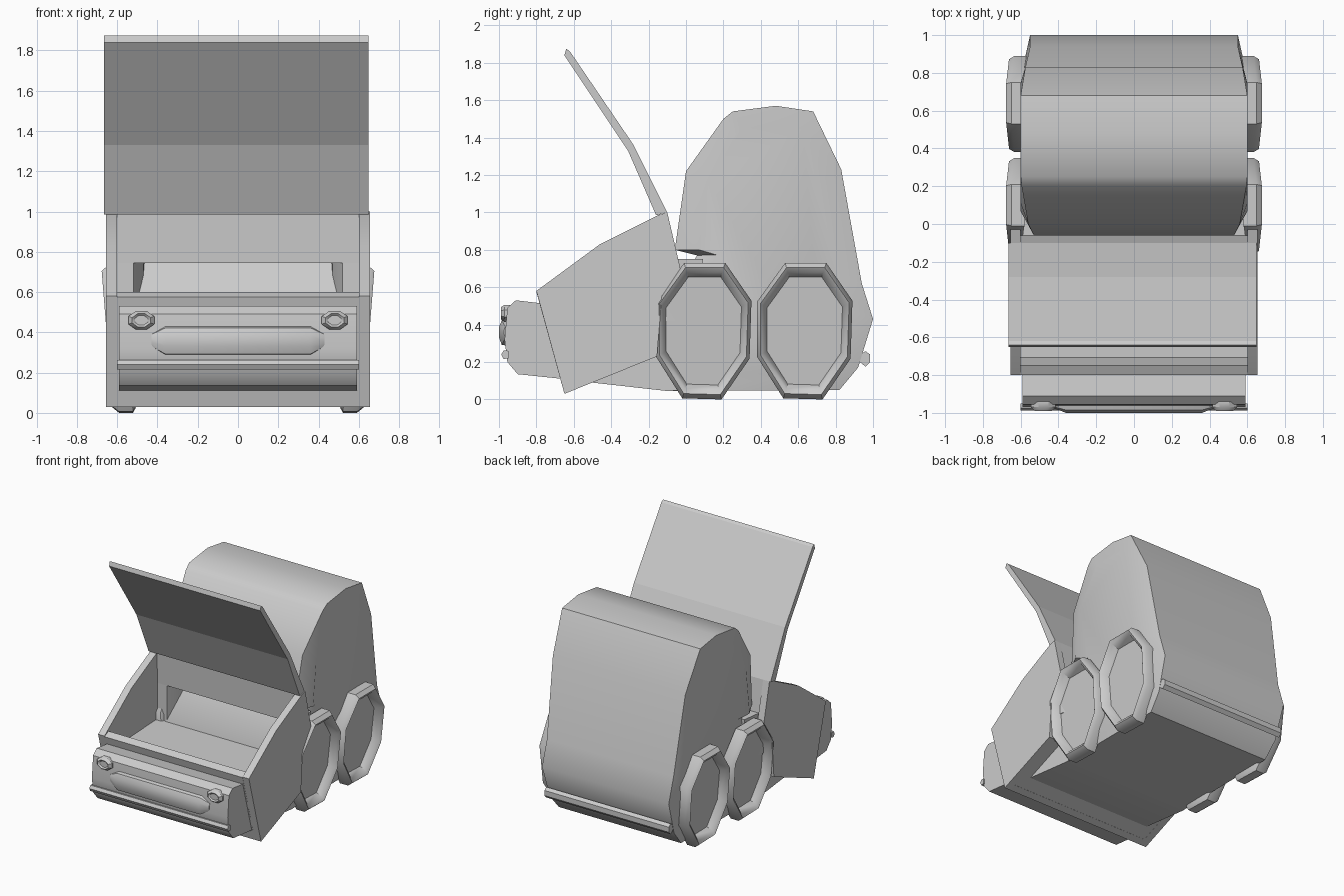
import bpy, bmesh, math

mat = bpy.data.materials.new("plain grey")
mat.diffuse_color = (0.6, 0.6, 0.6, 1)


def make(name, bm, smooth=20):
    bmesh.ops.recalc_face_normals(bm, faces=bm.faces)
    me = bpy.data.meshes.new(name)
    bm.to_mesh(me)
    bm.free()
    me.materials.append(mat)
    ob = bpy.data.objects.new(name, me)
    bpy.context.collection.objects.link(ob)
    bpy.ops.object.select_all(action='DESELECT')
    ob.select_set(True)
    bpy.context.view_layer.objects.active = ob
    bpy.ops.object.shade_smooth_by_angle(angle=math.radians(smooth))
    return ob


def loft(name, rings, smooth=20):
    """Skin a list of equal-length closed rings and cap both ends."""
    bm = bmesh.new()
    rows = [[bm.verts.new(p) for p in r] for r in rings]
    n = len(rows[0])
    for a, b in zip(rows, rows[1:]):
        for i in range(n):
            j = (i + 1) % n
            bm.faces.new((a[i], a[j], b[j], b[i]))
    bm.faces.new(rows[0])
    bm.faces.new(rows[-1])
    return make(name, bm, smooth)


def prism(name, prof, x0, x1, smooth=20):
    """Side profile of (y, z) points run across x."""
    return loft(name, [[(x, y, z) for y, z in prof] for x in (x0, x1)], smooth)


# cabin: side profile, corners drawn in at front, rear and bottom; notch = recess behind the box
cabin = [(-0.1, 0.045, 0.53), (0.82, 0.05, 0.53), (0.92, 0.17, 0.54), (1.0, 0.43, 0.55),
         (0.94, 0.62, 0.55), (0.83, 1.23, 0.575), (0.68, 1.54, 0.6), (0.48, 1.57, 0.6),
         (0.25, 1.54, 0.6), (0.2, 1.5, 0.595), (0.0, 1.22, 0.56), (-0.06, 0.8, 0.53),
         (0.06, 0.77, 0.53), (-0.15, 0.46, 0.53)]


def outer(s):
    return [(s * w, y, z) for y, z, w in cabin]


def inner(s):
    return [(s * (0.602 if z > 0.78 else w + 0.03), 0.46 + (y - 0.46) * 0.75, 0.8 + (z - 0.8) * 0.88)
            for y, z, w in cabin]


loft("cabin_body", [inner(-1), outer(-1), outer(1), inner(1)], 45)

# chassis that runs forward under the open box
prism("chassis", [(-0.72, 0.12), (-0.5, 0.09), (-0.1, 0.045), (0.0, 0.05), (0.0, 0.4), (-0.7, 0.4)],
      -0.54, 0.54)

# box floor
prism("box_floor", [(-0.74, 0.44), (-0.14, 0.465), (-0.14, 0.3), (-0.7, 0.3)], -0.6, 0.6)

# open front box: two side walls, front wall, underside, back wall above the recess
side = [(-0.8, 0.58), (-0.46, 0.83), (-0.15, 0.985), (-0.1, 1.0), (-0.03, 0.7),
        (-0.13, 0.55), (-0.155, 0.23), (-0.65, 0.03)]
for tag, s in (("left", -1), ("right", 1)):
    prism("box_wall_" + tag, side, s * 0.6, s * 0.655)
    # splayed cheek beside the recess
    cheek = [(s * 0.6, -0.14), (s * 0.52, -0.14), (s * 0.47, 0.0), (s * 0.46, 0.09), (s * 0.57, 0.09)]
    loft("recess_cheek_" + tag, [[(x, y, z) for x, y in cheek] for z in (0.42, 0.75)])
prism("box_front_wall", [(-0.8, 0.575), (-0.75, 0.6), (-0.6, 0.05), (-0.65, 0.03)], -0.6, 0.6)
prism("box_underside", [(-0.65, 0.031), (-0.155, 0.231), (-0.155, 0.28), (-0.64, 0.08)], -0.6, 0.6)
prism("box_back_wall", [(-0.15, 0.985), (-0.1, 1.0), (-0.06, 0.745), (-0.14, 0.745)], -0.6, 0.6)

# raised lid, folded once
prism("open_lid", [(-0.16, 0.985), (-0.31, 1.33), (-0.65, 1.84), (-0.64, 1.875),
                   (-0.62, 1.86), (-0.28, 1.36), (-0.1, 1.0)], -0.665, 0.648, 5)

# nose
prism("nose", [(-0.74, 0.51), (-0.91, 0.53), (-0.955, 0.49), (-0.97, 0.32),
               (-0.955, 0.2), (-0.9, 0.135), (-0.66, 0.11)], -0.59, 0.59, 38)

# grille: bulged bar with tapered ends
gr = [(-0.95, 0.07), (-0.985, 0.06), (-1.0, 0.025), (-1.0, -0.03), (-0.985, -0.07), (-0.95, -0.075)]
loft("grille", [[(x, -0.95 + (y + 0.95) * k, 0.362 + z * k) for y, z in gr]
                for x, k in ((-0.43, 0.45), (-0.36, 1), (0.36, 1), (0.43, 0.45))], 40)

# headlights: eight-sided with a dished front
for tag, s in (("left", -1), ("right", 1)):
    rings = [[(s * 0.48 + 0.07 * k * math.cos((i + .5) * math.pi / 4), y,
               0.46 + 0.05 * k * math.sin((i + .5) * math.pi / 4)) for i in range(8)]
             for k, y in ((1, -0.94), (1, -0.97), (0.7, -0.99), (0.5, -0.98))]
    loft("headlight_" + tag, rings, 35)

# thin bumper strips, front and rear
prism("front_bumper", [(-0.95, 0.26), (-0.975, 0.262), (-0.988, 0.24), (-0.975, 0.216), (-0.95, 0.22)],
      -0.6, 0.6)
prism("rear_bumper", [(0.93, 0.2), (0.96, 0.175), (0.985, 0.2), (0.985, 0.24), (0.96, 0.258), (0.93, 0.24)],
      -0.54, 0.54)

# wheels: eight-sided rings with a recessed disc, leaning outward at the top
octo = [(-0.255, 0.155), (-0.255, -0.14), (-0.115, -0.362), (0.095, -0.368),
        (0.245, -0.15), (0.255, 0.16), (0.115, 0.362), (-0.105, 0.362)]
steps = [(0.535, 0.93), (0.55, 1.0), (0.62, 1.0), (0.65, 0.93), (0.635, 0.86), (0.585, 0.79)]
for row, yc in (("front", 0.095), ("rear", 0.635)):
    for tag, s in (("left", -1), ("right", 1)):
        rings = [[(s * (x + 0.08 * z * k), yc + y * k, 0.368 + z * k) for y, z in octo]
                 for x, k in steps]
        loft(f"wheel_{row}_{tag}", rings, 42)
